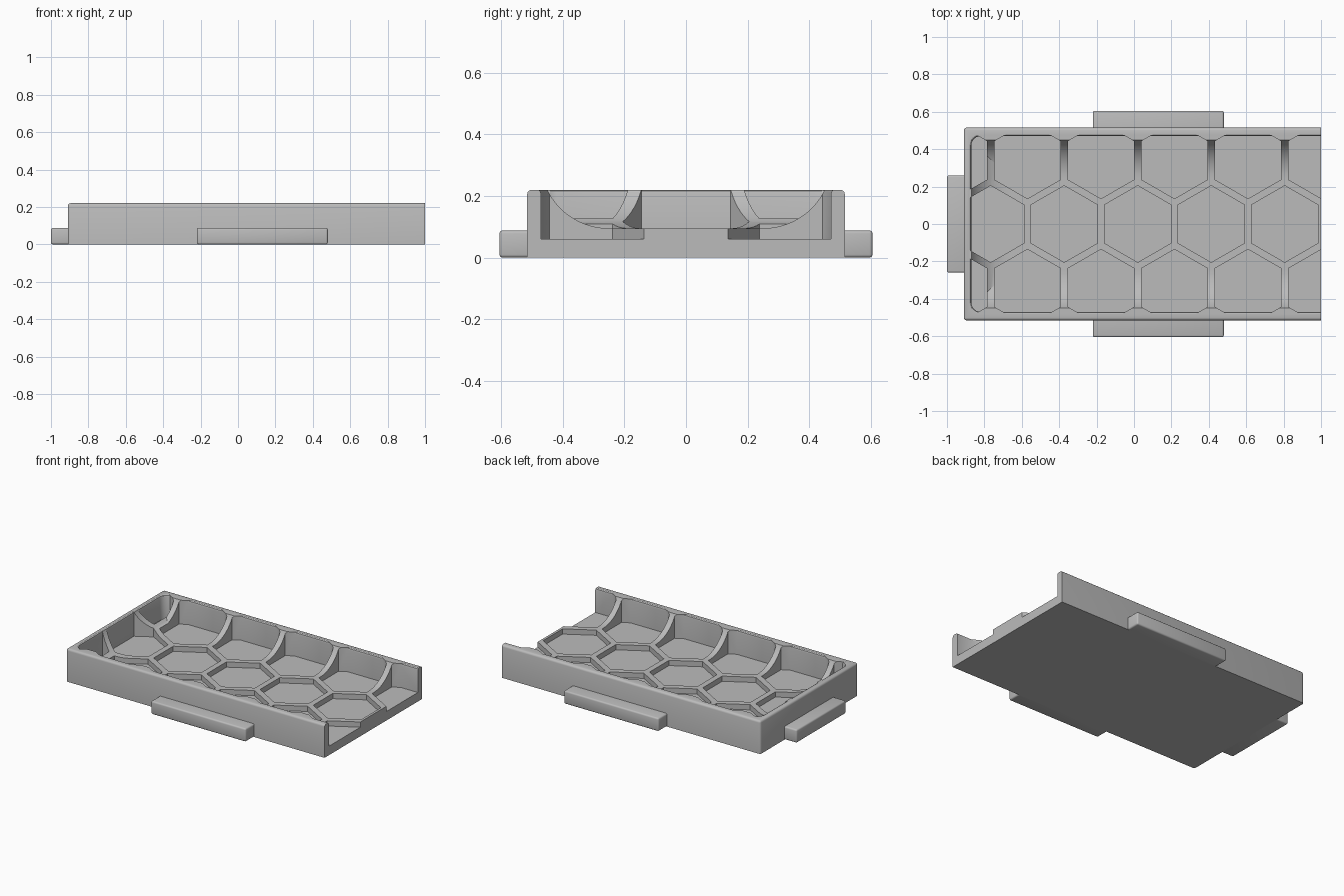
import bpy, bmesh, math

if "Cube" in bpy.data.objects:
    bpy.data.objects.remove(bpy.data.objects["Cube"])

grey = bpy.data.materials.new("light_grey")
grey.diffuse_color = (0.5, 0.5, 0.5, 1)
grey.use_nodes = True
grey.node_tree.nodes["Principled BSDF"].inputs["Base Color"].default_value = grey.diffuse_color


def finish(name, bm, helper=False):
    bmesh.ops.recalc_face_normals(bm, faces=bm.faces)
    me = bpy.data.meshes.new(name)
    bm.to_mesh(me)
    bm.free()
    ob = bpy.data.objects.new(name, me)
    bpy.context.collection.objects.link(ob)
    me.materials.append(grey)
    ob.hide_render = helper
    return ob


def loft(bm, sections):
    """Closed solid through a list of equal-length point rings."""
    rings = [[bm.verts.new(p) for p in s] for s in sections]
    n = len(rings[0])
    for a, b in zip(rings, rings[1:]):
        for i in range(n):
            j = (i + 1) % n
            bm.faces.new((a[i], a[j], b[j], b[i]))
    bm.faces.new(rings[0])
    bm.faces.new(rings[-1])


def box(name, x0, x1, y0, y1, z1, bevel, keep_sharp):
    """Box on the ground with rounded edges, except those keep_sharp picks."""
    bm = bmesh.new()
    corners = [(x0, y0), (x1, y0), (x1, y1), (x0, y1)]
    loft(bm, [[(x, y, z) for x, y in corners] for z in (0, z1)])
    edges = [e for e in bm.edges if not keep_sharp(e.verts[0].co, e.verts[1].co)]
    bmesh.ops.bevel(bm, geom=edges, offset=bevel, segments=3, profile=0.5, affect='EDGES')
    return finish(name, bm)


def boolean(ob, other, op):
    bpy.context.view_layer.objects.active = ob
    m = ob.modifiers.new(op, 'BOOLEAN')
    m.operation, m.object, m.solver = op, other, 'EXACT'
    bpy.ops.object.modifier_apply(modifier=m.name)
    bpy.data.objects.remove(other)


TOP, RIB, FLOOR = 0.22, 0.095, 0.06
R = 0.2225        # curve radius of the scooped rib tops
PITCH, HEX_W = 0.393, 0.355

# Tray body, trimmed flat at its open end
tray = box("tray", -0.91, 1.1, -0.515, 0.515, TOP, 0.014,
           lambda a, b: a.z == 0 and b.z == 0)
bm = bmesh.new()
loft(bm, [[(x, y, z) for x, y in ((1, -1), (2, -1), (2, 1), (1, 1))] for z in (-1, 1)])
boolean(tray, finish("end_trim", bm, True), 'DIFFERENCE')

# Scoop cutter: curved rise along both long walls and the closed end
arc = []
for i in range(15):
    a = math.radians(72) * i / 14
    arc.append((R * math.sin(a), RIB + R * (1 - math.cos(a))))
bm = bmesh.new()
profile = [(0.25 + d, z) for d, z in arc]
profile = profile + [(-y, z) for y, z in reversed(profile)]
loft(bm, [[(x, y, z) for y, z in profile] for x in (-1.2, 1.3)])
scoop = finish("scoop", bm, True)
bm = bmesh.new()
profile = [(-0.67 - d, z) for d, z in arc] + [(1.25, arc[-1][1]), (1.25, RIB)]
loft(bm, [[(x, y, z) for x, z in profile] for y in (-0.8, 0.8)])
boolean(scoop, finish("end_scoop", bm, True), 'INTERSECT')
boolean(tray, scoop, 'DIFFERENCE')

# Hexagonal pocket cutters, held inside the tray walls
bm = bmesh.new()
for row in (-1, 0, 1):
    for k in range(-3, 4):
        cx = 0.02 + PITCH * (k + 0.5 * abs(row))
        cy = row * PITCH * math.sqrt(3) / 2
        r = HEX_W / math.sqrt(3)
        ring = [(cx + r * math.sin(math.pi / 3 * i), cy + r * math.cos(math.pi / 3 * i))
                for i in range(6)]
        loft(bm, [[(x, y, z) for x, y in ring] for z in (FLOOR, 0.3)])
pockets = finish("pockets", bm, True)


def inner_outline(grow, z):
    pts = []
    for cx, cy, start in ((1.2, 0.42, 0), (-0.82, 0.42, 90),
                          (-0.82, -0.42, 180), (1.2, -0.42, 270)):
        for i in range(7):
            a = math.radians(start + 15 * i)
            pts.append((cx + (0.05 + grow) * math.cos(a),
                        cy + (0.05 + grow) * math.sin(a), z))
    return pts


bm = bmesh.new()
loft(bm, [inner_outline(0, 0.03), inner_outline(0, 0.207),
          inner_outline(0.003, 0.216), inner_outline(0.009, TOP), inner_outline(0.009, 0.28)])
boolean(pockets, finish("wall_limit", bm, True), 'INTERSECT')
boolean(tray, pockets, 'DIFFERENCE')

# Low tabs on the two long sides and the closed end
IN = 0.5
front_tab = box("front_tab", -0.22, 0.48, -0.605, -IN, 0.088, 0.01,
                lambda a, b: a.y > -0.51 and b.y > -0.51)
back_tab = box("back_tab", -0.22, 0.48, IN, 0.605, 0.088, 0.01,
               lambda a, b: a.y < 0.51 and b.y < 0.51)
end_tab = box("end_tab", -1.0, -0.9, -0.26, 0.26, 0.088, 0.01,
              lambda a, b: a.x > -0.91 and b.x > -0.91)

# Smooth the rounded edges
for ob in (tray, front_tab, back_tab, end_tab):
    bpy.ops.object.select_all(action='DESELECT')
    ob.select_set(True)
    bpy.context.view_layer.objects.active = ob
    bpy.ops.object.shade_smooth_by_angle(angle=math.radians(32))
